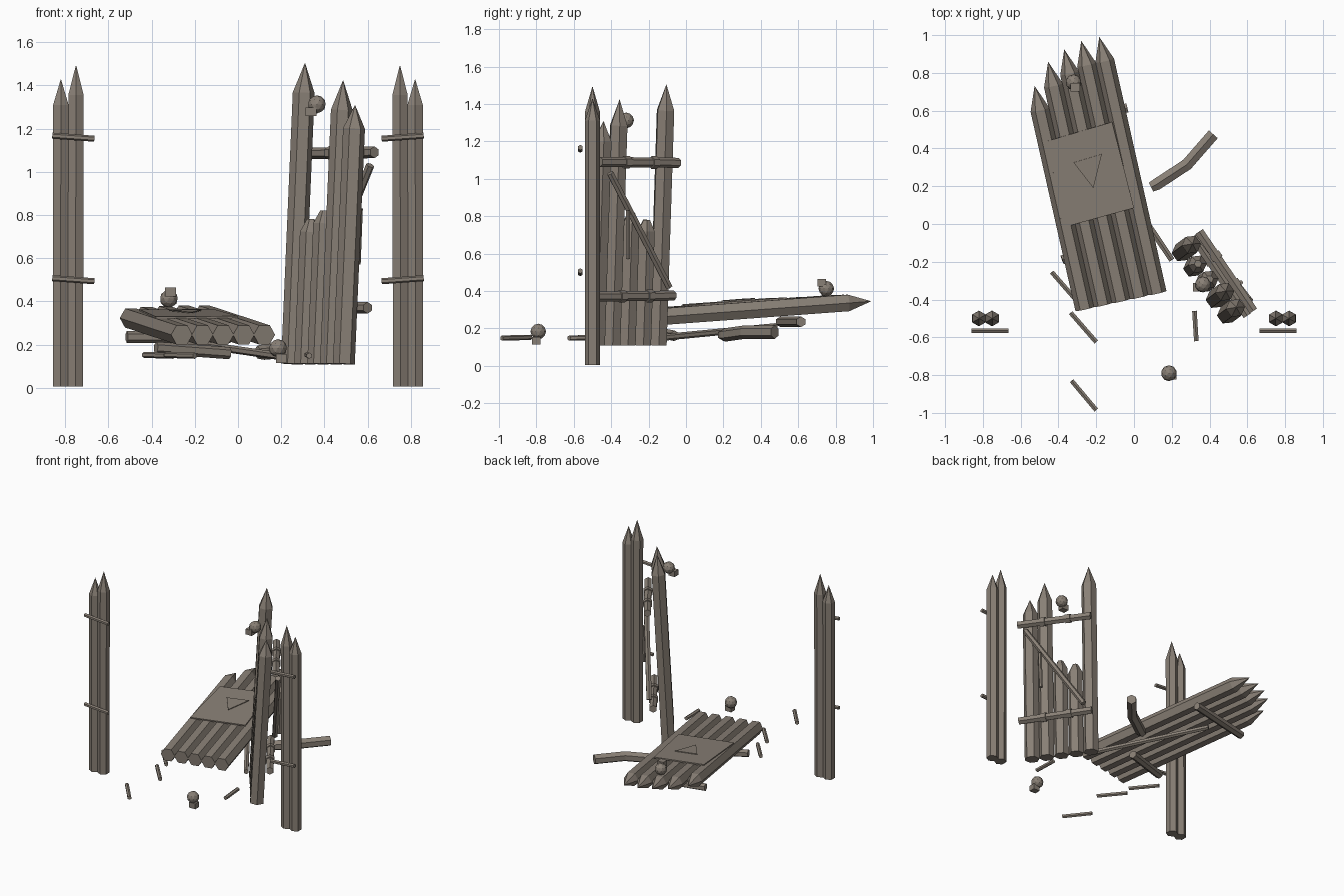
import bpy, bmesh, math
from mathutils import Vector, Matrix

if "Cube" in bpy.data.objects:
    bpy.data.objects.remove(bpy.data.objects["Cube"])

wood = bpy.data.materials.new("weathered_wood")
wood.diffuse_color = (0.25, 0.215, 0.18, 1)
wood.use_nodes = True
wood.node_tree.nodes["Principled BSDF"].inputs["Base Color"].default_value = wood.diffuse_color


def finish(name, bm):
    bmesh.ops.recalc_face_normals(bm, faces=bm.faces)
    me = bpy.data.meshes.new(name)
    bm.to_mesh(me)
    bm.free()
    me.materials.append(wood)
    ob = bpy.data.objects.new(name, me)
    bpy.context.collection.objects.link(ob)
    return ob


def add_rings(bm, rings, sides, hint):
    """Skin a chain of (point, radius) rings; radius 0 makes a point."""
    pts = [Vector(p) for p, r in rings]
    loops = []
    for i, (p, r) in enumerate(rings):
        d = (pts[min(i + 1, len(pts) - 1)] - pts[max(i - 1, 0)]).normalized()
        u = Vector(hint)
        u = (u - d * u.dot(d)).normalized()
        v = d.cross(u)
        if r == 0:
            loops.append([bm.verts.new(pts[i])])
        else:
            loops.append([bm.verts.new(pts[i] + r * (u * math.cos(a) + v * math.sin(a)))
                          for a in (math.tau * k / sides for k in range(sides))])
    for a, b in zip(loops, loops[1:]):
        for k in range(sides):
            n = (k + 1) % sides
            if len(b) == 1:
                bm.faces.new((a[k], a[n], b[0]))
            else:
                bm.faces.new((a[k], a[n], b[n], b[k]))
    for lp in (loops[0], loops[-1]):
        if len(lp) > 2:
            bm.faces.new(lp)


def log(name, rings, hint=(0, 0, 1), sides=6):
    bm = bmesh.new()
    add_rings(bm, rings, sides, hint)
    return finish(name, bm)


def rod(name, a, b, r=0.013, sides=6, hint=(0, 0, 1)):
    return log(name, [(a, r), (b, r)], hint, sides)


def stake(name, base, tip, r, point, hint):
    base, tip = Vector(base), Vector(tip)
    d = (tip - base).normalized()
    return log(name, [(base, r), (tip - d * point, r), (tip, 0)], hint)


def plate(name, pts, thick):
    bm = bmesh.new()
    f = bm.faces.new([bm.verts.new(p) for p in pts])
    f.normal_update()
    ex = bmesh.ops.extrude_face_region(bm, geom=[f])
    n = f.normal.copy()
    bmesh.ops.translate(bm, vec=n * thick,
                        verts=[g for g in ex["geom"] if isinstance(g, bmesh.types.BMVert)])
    return finish(name, bm)


# Side posts with their cross pegs, mirrored left and right
for s, side in ((-1, "left"), (1, "right")):
    stake(side + "_outer_post", (s * 0.822, -0.5, 0.005), (s * 0.82, -0.5, 1.43), 0.041, 0.12, (0, 1, 0))
    stake(side + "_inner_post", (s * 0.753, -0.5, 0.005), (s * 0.75, -0.5, 1.495), 0.041, 0.14, (0, 1, 0))
    for z in (0.5, 1.16):
        rod(side + "_post_peg", (s * 0.86, -0.565, z + 0.007), (s * 0.665, -0.565, z - 0.007), 0.014)

# Standing gate: five leaning stakes, two of them snapped short
across = Vector((0.06, -0.0825, 0))
lean = Vector((0.0432, 0.0324, 1.0))
first = Vector((0.25, -0.15, 0.11))
for i, top in enumerate((1.505, 0.78, 0.82, 1.425, 1.31)):
    base = first + across * i
    tip = base + lean * (top - 0.11)
    if top > 1:
        stake("standing_stake", base, tip, 0.051, 0.14 if top > 1.4 else 0.11, across)
    else:
        log("snapped_stake", [(base, 0.05), (tip - lean * 0.06, 0.05),
                              (tip, 0.02)], across)

# Rails on the back of the standing gate, with lashings
for a, b in (((0.345, -0.04, 1.085), (0.632, -0.46, 1.09)),
             ((0.315, -0.065, 0.375), (0.6, -0.485, 0.37))):
    rod("standing_rail", a, b, 0.027)
    a, b = Vector(a), Vector(b)
    for t in (0.31, 0.66):
        rod("rail_lashing", a.lerp(b, t - 0.035), a.lerp(b, t + 0.035), 0.034)

# Diagonal brace and loose splinter
rod("standing_brace", (0.612, -0.405, 1.03), (0.365, -0.09, 0.42), 0.02, 6, (0, 0, 1))
rod("hanging_splinter", (0.555, -0.31, 0.57), (0.565, -0.31, 0.83), 0.013, 6, (1, 0, 0))

# Fallen gate: five pointed logs lying on a gentle slope
side = Vector((0.0955, 0.021, 0))
along = Vector((-0.22, 0.976, 0.072))
corner = Vector((-0.26, -0.45, 0.245))
for i, length in enumerate((1.21, 1.32, 1.365, 1.39, 1.39)):
    base = corner + side * i
    stake("fallen_log", base, base + along * length, 0.051, 0.13, side)

# Board nailed on the fallen gate and its triangular inlay
board = ((-0.38, -0.02), (0.0, 0.085), (-0.116, 0.54), (-0.455, 0.44))
inlay = ((-0.32, 0.325), (-0.215, 0.19), (-0.17, 0.37))
height = lambda x, y: 0.329 + 0.07 * (y + 0.02) - 0.012 * (x + 0.38)
plate("board", [(x, y, height(x, y)) for x, y in board], 0.01)
plate("triangle_inlay", [(x, y, height(x, y) + 0.008) for x, y in inlay], 0.005)

# Rail, broken rail and brace under the fallen gate
rod("fallen_rail", (-0.515, 0.505, 0.235), (-0.035, 0.615, 0.235), 0.028)
rod("broken_rail", (-0.38, -0.19, 0.185), (-0.04, -0.06, 0.16), 0.028)
rod("fallen_brace", (0.2, -0.19, 0.145), (-0.25, 0.48, 0.21), 0.018)
log("bent_log", [((0.09, 0.195, 0.165), 0.03), ((0.12, 0.21, 0.165), 0.036),
                 ((0.28, 0.315, 0.18), 0.036), ((0.42, 0.475, 0.18), 0.036)])

# Scattered broken pegs
for a, b in (((-0.335, -0.47), (-0.2, -0.625)),
             ((-0.33, -0.83), (-0.2, -0.985)),
             ((-0.435, -0.255), (-0.3, -0.41)),
             ((0.32, -0.46), (0.33, -0.62))):
    rod("scattered_peg", (*a, 0.152), (*b, 0.148), 0.014)

# Small skulls: a faceted ball with a blocky jaw
for ball, jaw in (((0.365, -0.32, 1.312), (0.338, -0.335, 1.278)),
                  ((-0.32, 0.75, 0.412), (-0.312, 0.725, 0.443)),
                  ((0.185, -0.79, 0.183), (0.2, -0.8, 0.135))):
    bm = bmesh.new()
    bmesh.ops.create_icosphere(bm, subdivisions=2, radius=0.042,
                               matrix=Matrix.Translation(ball))
    bmesh.ops.create_cube(bm, size=1, matrix=Matrix.Translation(jaw)
                          @ Matrix.Diagonal((0.05, 0.045, 0.04, 1)))
    finish("skull", bm)
